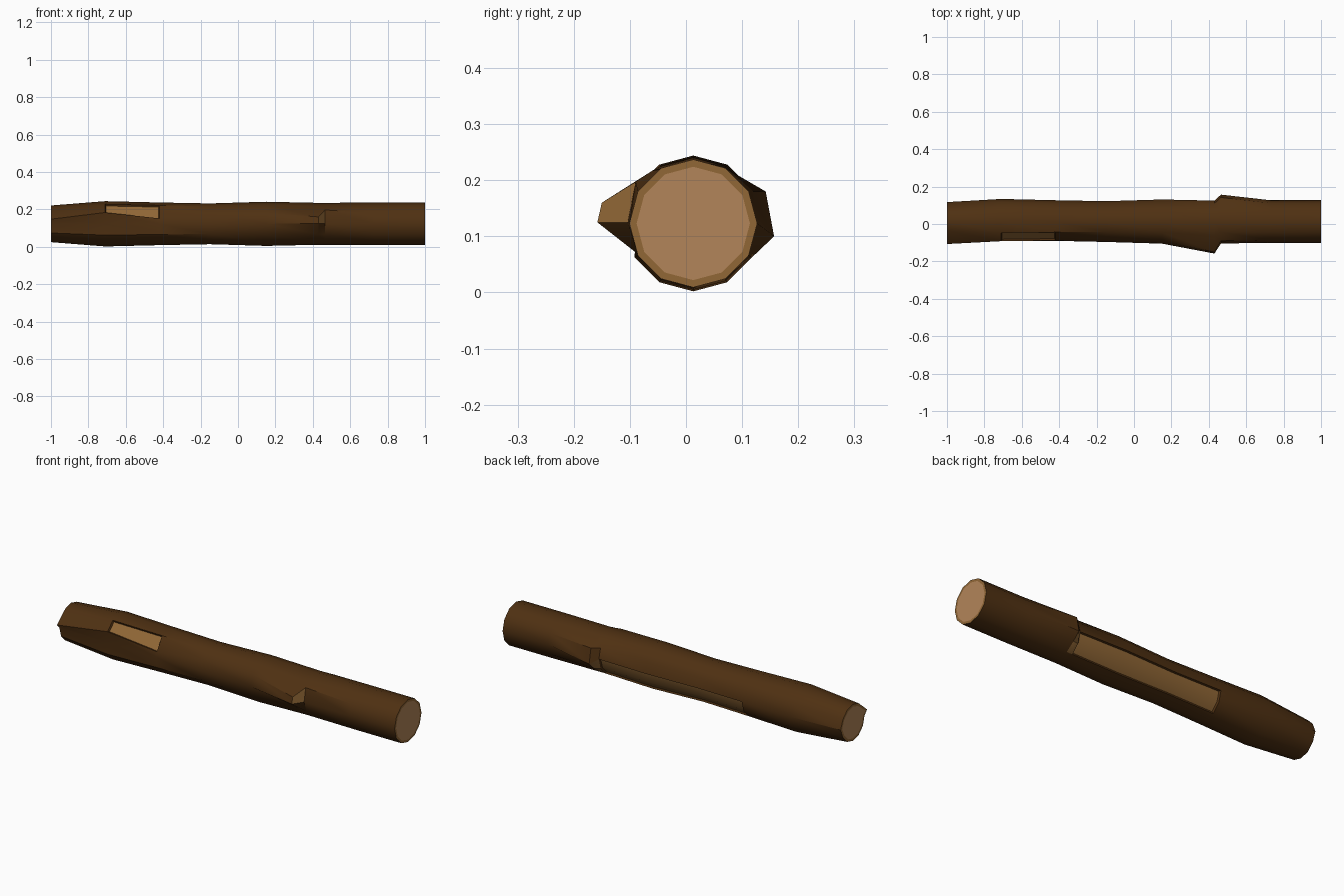
import bpy, bmesh, math

if "Cube" in bpy.data.objects:
    bpy.data.objects.remove(bpy.data.objects["Cube"])

def material(name, rgb):
    m = bpy.data.materials.new(name)
    m.diffuse_color = (*rgb, 1)
    m.use_nodes = True
    m.node_tree.nodes["Principled BSDF"].inputs["Base Color"].default_value = m.diffuse_color
    return m

BARK, WOOD, HEART = 0, 1, 2
mats = [material("dark_bark", (0.078, 0.030, 0.006)),
        material("bare_wood", (0.285, 0.137, 0.037)),
        material("end_grain", (0.45, 0.235, 0.100))]

SIDES = 12
CY, CZ = 0.013, 0.123
# rings along the trunk: (x, radius)
RINGS = [(-1, 0.098), (-0.71, 0.121), (-0.42, 0.114), (-0.15, 0.109), (0.15, 0.118),
         (0.43, 0.112), (0.465, 0.112), (0.73, 0.114), (1, 0.114)]
# knots and dents: (ring, angle step of 30 degrees) -> (y, z)
KNOTS = {(0, 5): (-0.107, 0.148), (0, 0): (0.117, 0.123),
         (1, 6): (-0.088, 0.123), (2, 6): (-0.090, 0.123),
         (2, 5): (-0.088, 0.152),
         (5, 6): (-0.158, 0.125), (5, 5): (-0.150, 0.160), (5, 4): (-0.060, 0.217),
         (6, 6): (-0.104, 0.125), (6, 5): (-0.090, 0.197),
         (6, 0): (0.157, 0.100), (6, 1): (0.142, 0.180), (6, 11): (0.117, 0.062)}

# trunk surface
bm = bmesh.new()
rings = []
for i, (x, r) in enumerate(RINGS):
    ring = []
    for j in range(SIDES):
        a = j * math.tau / SIDES
        y, z = KNOTS.get((i, j), (CY + r * math.cos(a), CZ + r * math.sin(a)))
        ring.append(bm.verts.new((x, y, z)))
    rings.append(ring)
side = {}
for i in range(len(RINGS) - 1):
    for j in range(SIDES):
        k = (j + 1) % SIDES
        side[i, j] = bm.faces.new((rings[i][j], rings[i + 1][j], rings[i + 1][k], rings[i][k]))
left = bm.faces.new(rings[0])
right = bm.faces.new(rings[-1][::-1])
bmesh.ops.recalc_face_normals(bm, faces=bm.faces[:])

# sawn ends: wood rim around the pale heart
for cap in (left, right):
    rim = bmesh.ops.inset_region(bm, faces=[cap], thickness=0.013, depth=0)["faces"]
    for f in rim:
        f.material_index = WOOD
    cap.material_index = HEART

# bare step behind the front knot, and the step of the back knot
side[5, 5].material_index = WOOD
for j in (10, 11):
    side[5, j].material_index = WOOD

# stripped patches sunk into the bark
front_patch = [side[1, 4]]
back_patch = [side[i, j] for i in (2, 3, 4) for j in (10, 11)]
for patch in (front_patch, back_patch):
    bmesh.ops.inset_region(bm, faces=patch, thickness=0.005, depth=-0.009, use_even_offset=True)
    for f in patch:
        f.material_index = WOOD

mesh = bpy.data.meshes.new("log")
bm.to_mesh(mesh)
bm.free()
for m in mats:
    mesh.materials.append(m)
log = bpy.data.objects.new("log", mesh)
bpy.context.collection.objects.link(log)

# soft bark, crisp cuts
bpy.context.view_layer.objects.active = log
log.select_set(True)
bpy.ops.object.shade_smooth_by_angle(angle=math.radians(32))
